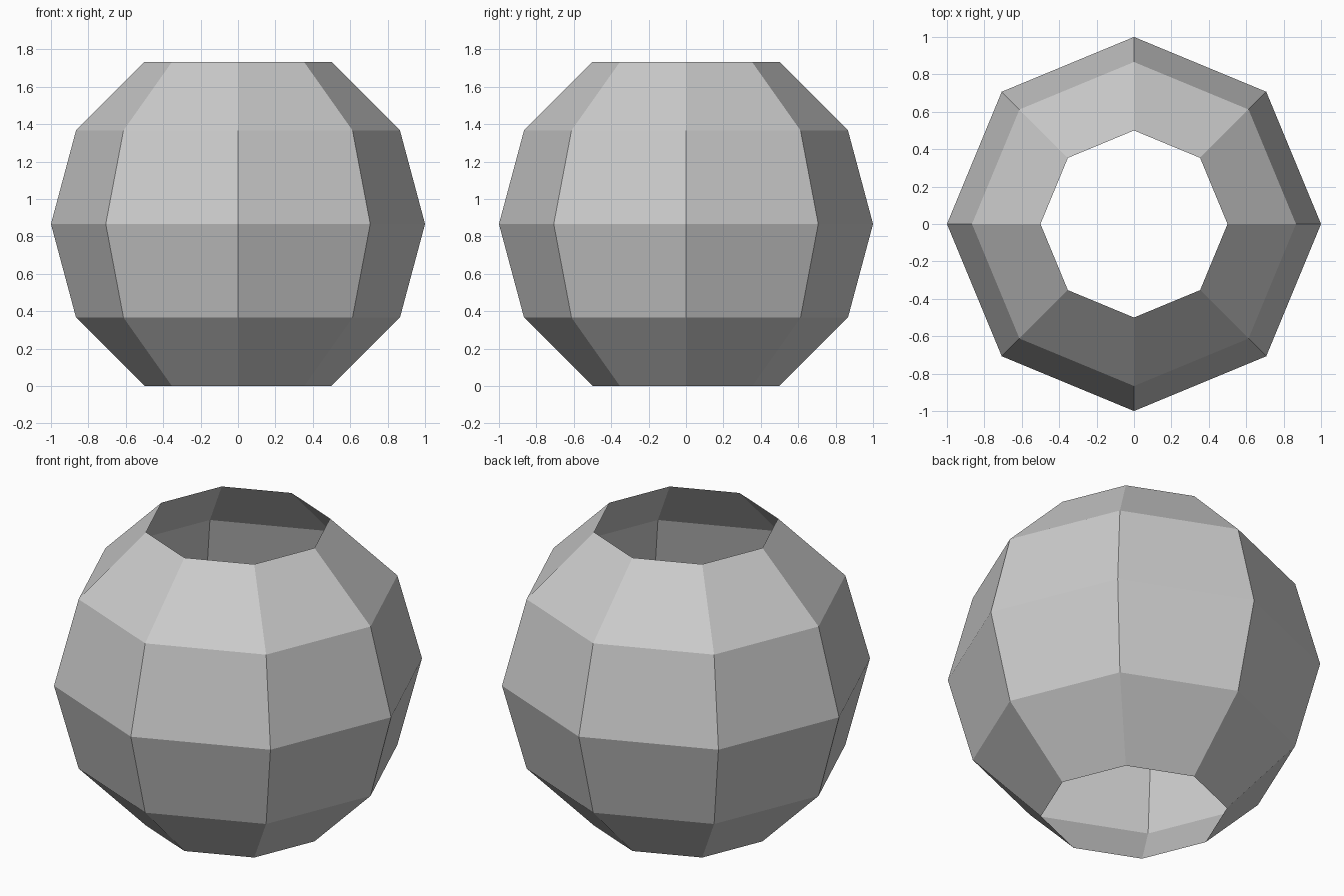
import bpy, bmesh
from math import sin, cos, pi, radians

if "Cube" in bpy.data.objects:
    bpy.data.objects.remove(bpy.data.objects["Cube"])

SIDES = 8
LATITUDES = [-60, -30, 0, 30, 60]  # open at both poles
BASE = sin(radians(60))            # lifts the lower rim to z = 0

# Open faceted globe: rings of a unit sphere joined by quads
bm = bmesh.new()
rings = []
for lat in map(radians, LATITUDES):
    rings.append([bm.verts.new((cos(lat) * cos(2 * pi * i / SIDES),
                                cos(lat) * sin(2 * pi * i / SIDES),
                                sin(lat) + BASE)) for i in range(SIDES)])

for low, high in zip(rings, rings[1:]):
    for i in range(SIDES):
        j = (i + 1) % SIDES
        bm.faces.new((low[i], low[j], high[j], high[i]))

mesh = bpy.data.meshes.new("open_sphere_shell")
bm.to_mesh(mesh)
bm.free()
shell = bpy.data.objects.new("open_sphere_shell", mesh)
bpy.context.collection.objects.link(shell)
